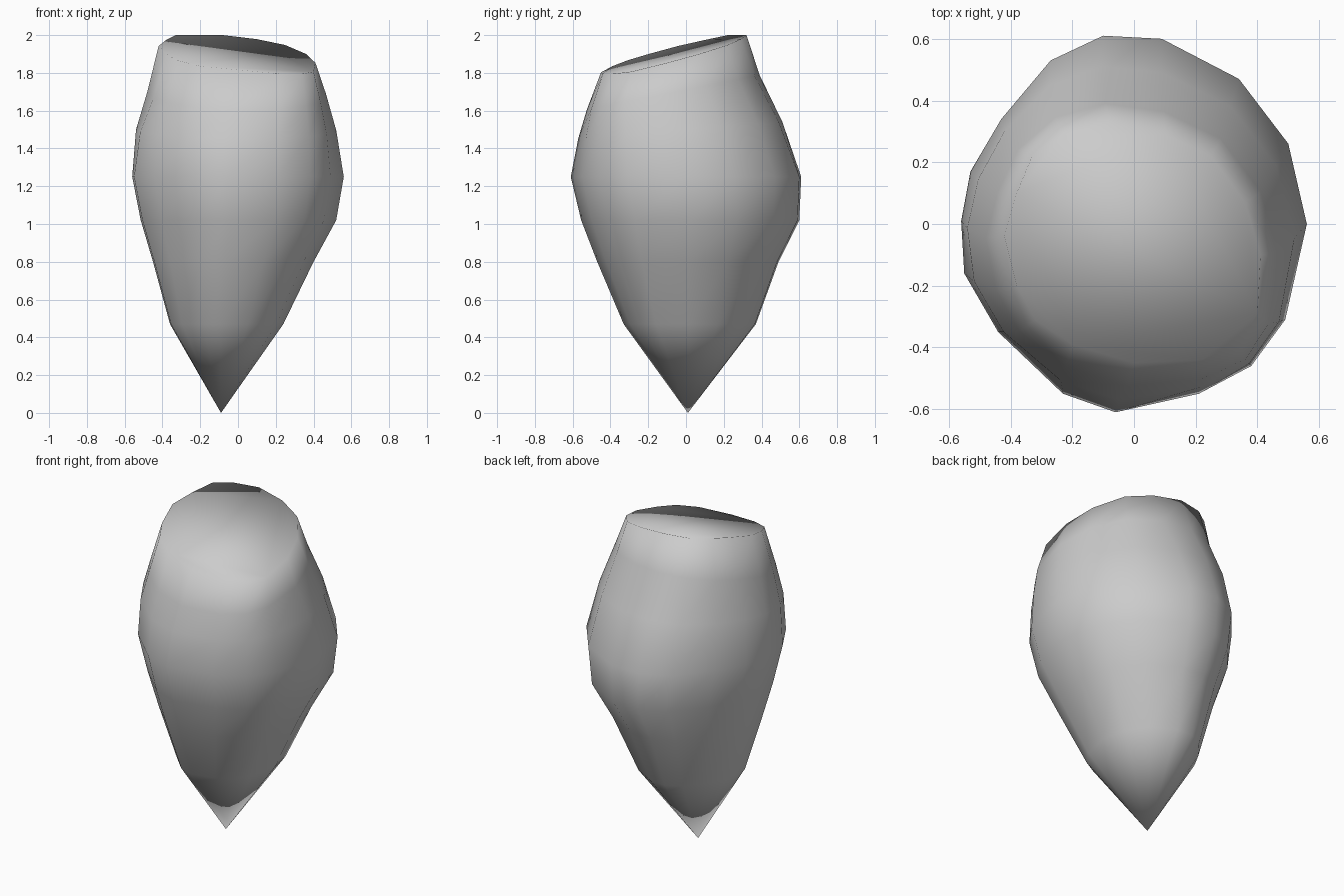
import bpy, bmesh

if "Cube" in bpy.data.objects:
    bpy.data.objects.remove(bpy.data.objects["Cube"])

# widest outline and the slanted top outline, counter-clockwise
belly = [(.56, 0), (.50, .26), (.34, .47), (.09, .60), (-.10, .61), (-.27, .53),
         (-.43, .34), (-.53, .17), (-.56, .01), (-.55, -.16), (-.44, -.35),
         (-.23, -.55), (-.06, -.61), (.21, -.55), (.38, -.46), (.49, -.31)]
cap = [(.41, -.10), (.36, .07), (.25, .22), (.10, .29), (-.08, .32), (-.23, .29),
       (-.33, .22), (-.38, .10), (-.42, -.04), (-.38, -.20), (-.32, -.31),
       (-.20, -.39), (0, -.45), (.22, -.44), (.34, -.39), (.40, -.29)]


def unit(points):
    """Scale an outline to the range 0..1 in both directions."""
    xs, ys = zip(*points)
    return [((x - min(xs)) / (max(xs) - min(xs)), (y - min(ys)) / (max(ys) - min(ys)))
            for x, y in points]


# rings: height, slope in y, x min, x max, y min, y max, blend towards cap shape
rings = [(.47, 0, -.36, .24, -.33, .37, 0),
         (.80, 0, -.45, .40, -.47, .49, 0),
         (1.02, 0, -.515, .52, -.555, .60, 0),
         (1.25, 0, -.56, .56, -.61, .61, 0),
         (1.50, .08, -.54, .52, -.57, .51, .3),
         (1.71, .20, -.48, .465, -.525, .39, .65)]

bm = bmesh.new()
loops = []
for z, slope, x0, x1, y0, y1, t in rings:
    loop = []
    for (ax, ay), (bx, by) in zip(unit(belly), unit(cap)):
        x = x0 + (x1 - x0) * (ax + (bx - ax) * t)
        y = y0 + (y1 - y0) * (ay + (by - ay) * t)
        loop.append(bm.verts.new((x, y, z + slope * y)))
    loops.append(loop)

# slanted top rim
loops.append([bm.verts.new((x, y, min(2, max(1.795, 1.915 - .09 * x + .25 * y))))
              for x, y in cap])

# sides, pointed bottom and top face
n = len(belly)
tip = bm.verts.new((-.09, .01, 0))
for i in range(n):
    j = (i + 1) % n
    bm.faces.new((tip, loops[0][j], loops[0][i]))
    for low, high in zip(loops, loops[1:]):
        bm.faces.new((low[i], low[j], high[j], high[i]))
bm.faces.new(loops[-1])
bmesh.ops.recalc_face_normals(bm, faces=bm.faces)
for f in bm.faces:
    f.smooth = True

mesh = bpy.data.meshes.new("pointed_stone")
bm.to_mesh(mesh)
bm.free()
bpy.context.collection.objects.link(bpy.data.objects.new("pointed_stone", mesh))
